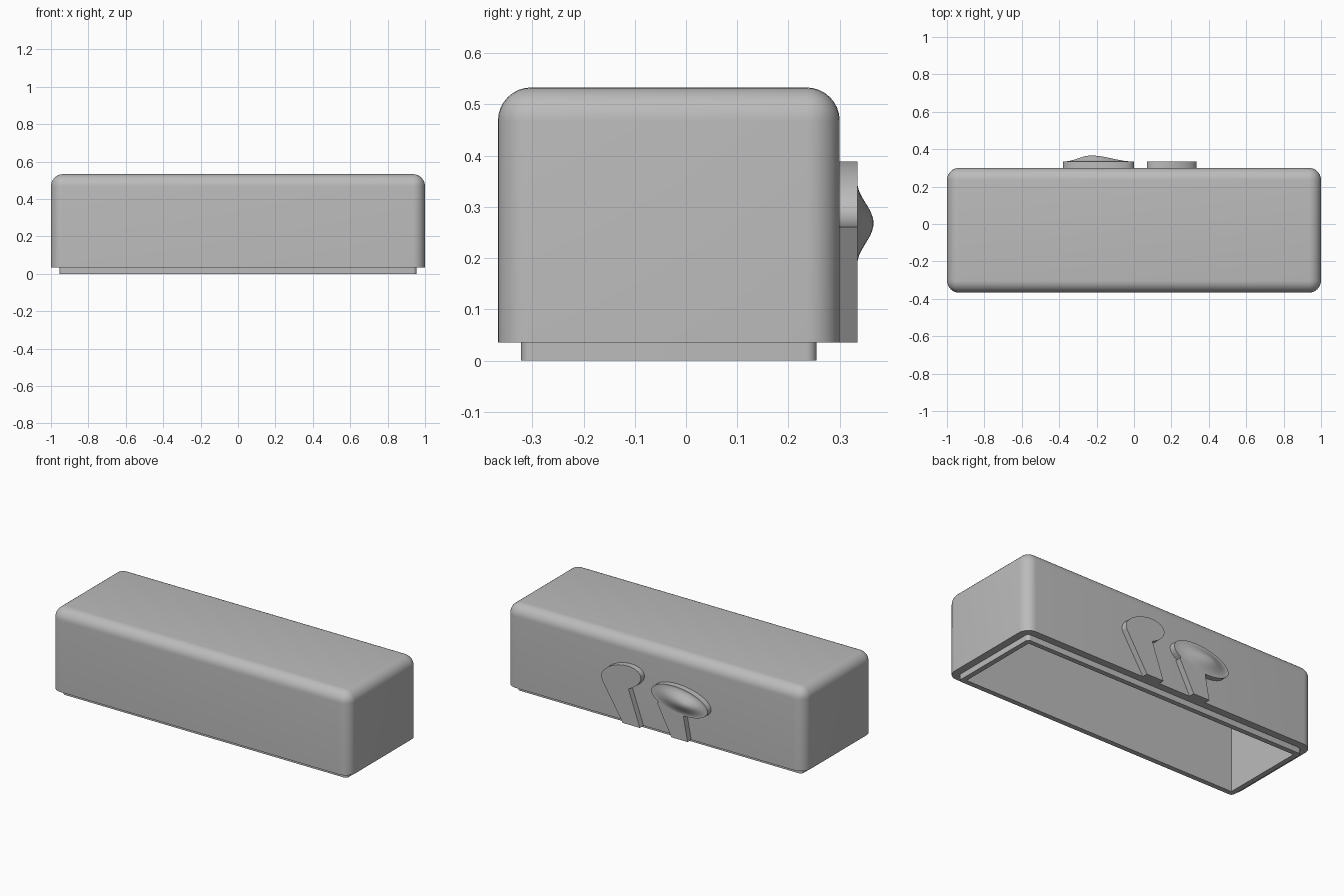
import bpy, bmesh
from math import sin, cos, pi, radians
from mathutils import Vector

cube = bpy.data.objects.get("Cube")
if cube:
    bpy.data.objects.remove(cube)

# Single plain grey
grey = bpy.data.materials.new("plain_grey")
grey.use_nodes = True
colour = (0.5, 0.5, 0.5, 1)
grey.diffuse_color = colour
grey.node_tree.nodes["Principled BSDF"].inputs["Base Color"].default_value = colour

BACK, BASE, TOP, RADIUS = 0.30, 0.035, 0.533, 0.065


def add_object(name, bm, angle=35):
    bmesh.ops.recalc_face_normals(bm, faces=bm.faces)
    mesh = bpy.data.meshes.new(name)
    bm.to_mesh(mesh)
    bm.free()
    mesh.materials.append(grey)
    obj = bpy.data.objects.new(name, mesh)
    bpy.context.collection.objects.link(obj)
    bpy.ops.object.select_all(action='DESELECT')
    obj.select_set(True)
    bpy.context.view_layer.objects.active = obj
    bpy.ops.object.shade_smooth_by_angle(angle=radians(angle))
    return obj


def inset(bm, face, amount):
    bmesh.ops.inset_region(bm, faces=[face], thickness=amount, use_even_offset=True)


def pull(bm, face, height):
    """Extrude a horizontal face up or down; return the moved face."""
    out = bmesh.ops.extrude_discrete_faces(bm, faces=[face])["faces"][0]
    bmesh.ops.translate(bm, verts=out.verts, vec=(0, 0, height))
    return out


def lowest_face(bm):
    return min((f for f in bm.faces if f.normal.z < -0.9),
               key=lambda f: (round(f.calc_center_median().z, 4), -f.calc_area()))


# Hollow cover: rounded box, stepped lip, open cavity underneath
bm = bmesh.new()
bmesh.ops.create_cube(bm, size=1)
for v in bm.verts:
    v.co = (v.co.x * 2, v.co.y * 0.667 - 0.0335, TOP if v.co.z > 0 else BASE)
edges = [e for e in bm.edges if max(v.co.z for v in e.verts) > BASE + 0.1]
bmesh.ops.bevel(bm, geom=edges, offset=RADIUS, offset_type='OFFSET',
                segments=8, profile=0.5, affect='EDGES')
bm.normal_update()
bottom = lowest_face(bm)
inset(bm, bottom, 0.045)
bottom = pull(bm, bottom, -BASE)
bm.normal_update()
inset(bm, bottom, 0.018)
bmesh.ops.remove_doubles(bm, verts=list(bottom.verts), dist=0.006)
bm.normal_update()
bottom = lowest_face(bm)
inset(bm, bottom, 0.012)
pull(bm, bottom, 0.46)
add_object("hollow_cover", bm)


def ellipse(centre, a, b, tilt, count=48):
    ct, st = cos(tilt), sin(tilt)
    pts = []
    for i in range(count):
        u, w = a * cos(2 * pi * i / count), b * sin(2 * pi * i / count)
        pts.append((centre[0] + u * ct - w * st, centre[1] + u * st + w * ct))
    return pts


def plate(name, outline, depth=0.035):
    """Raised plate on the back wall from an (x, z) outline."""
    bm = bmesh.new()
    face = bm.faces.new([bm.verts.new((x, BACK - 0.005, z)) for x, z in outline])
    out = bmesh.ops.extrude_face_region(bm, geom=[face])["geom"]
    moved = [g for g in out if isinstance(g, bmesh.types.BMVert)]
    bmesh.ops.translate(bm, verts=moved, vec=(0, depth + 0.005, 0))
    return add_object(name, bm)


# Flat paddle on the left half of the back
plate("left_paddle_head", ellipse((0.202, 0.31), 0.137, 0.072, radians(-16)))
plate("left_paddle_stem", [(0.19, BASE), (0.075, BASE), (0.155, 0.26),
                           (0.25, 0.30), (0.33, 0.26)])

# Domed paddle on the right half of the back
centre, a, b, tilt = (-0.19, 0.268), 0.19, 0.08, radians(6)
plate("right_paddle_head", ellipse(centre, a, b, tilt))
plate("right_paddle_stem", [(-0.136, BASE), (-0.245, BASE), (-0.21, 0.22),
                            (-0.10, 0.26), (-0.04, 0.22)])

# Bell-shaped swelling, its peak pushed to one side
bm = bmesh.new()
rings = []
for k in range(1, 11):
    r = k / 10
    shift = -0.04 * (1 - r)
    height = BACK + 0.0345 + 0.0315 * (0.5 + 0.5 * cos(pi * r))
    rings.append([bm.verts.new((x + shift, height, z)) for x, z in
                  ellipse(centre, a * 0.97 * r, b * 0.97 * r, tilt)])
peak = bm.verts.new((centre[0] - 0.04, BACK + 0.066, centre[1]))
for i in range(48):
    j = (i + 1) % 48
    bm.faces.new((peak, rings[0][i], rings[0][j]))
    for inner, outer in zip(rings, rings[1:]):
        bm.faces.new((inner[i], outer[i], outer[j], inner[j]))
bmesh.ops.recalc_face_normals(bm, faces=bm.faces)
if peak.normal.y < 0:
    bmesh.ops.reverse_faces(bm, faces=bm.faces)
add_object("right_paddle_dome", bm)
